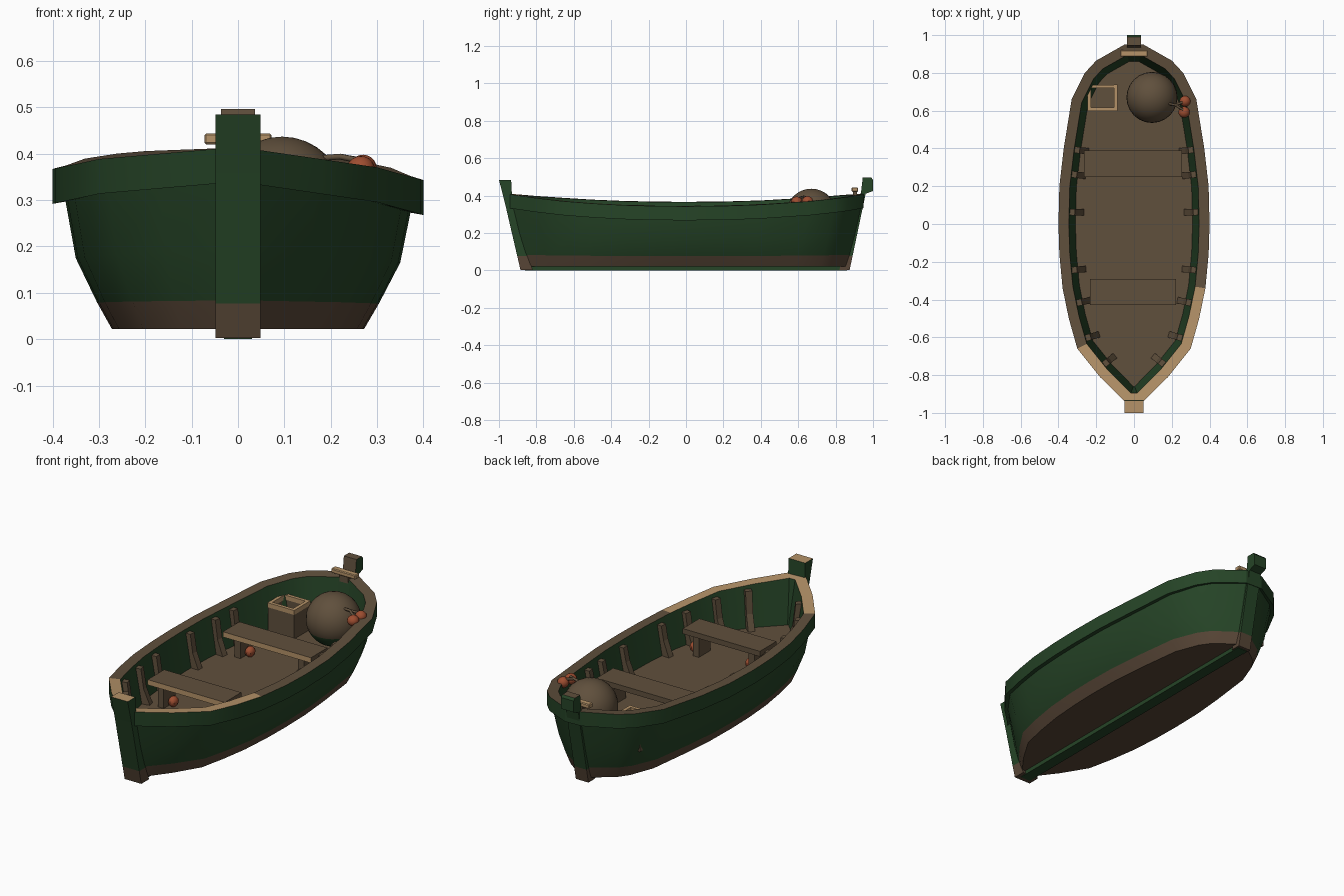
import bpy, bmesh, math
from mathutils import Vector, Matrix

cube = bpy.data.objects.get("Cube")
if cube:
    bpy.data.objects.remove(cube)


def material(name, r, g, b):
    m = bpy.data.materials.new(name)
    m.use_nodes = True
    m.diffuse_color = (r, g, b, 1)
    m.node_tree.nodes["Principled BSDF"].inputs["Base Color"].default_value = (r, g, b, 1)
    return m


MATS = [material("dark_green_paint", .019, .058, .02),
        material("weathered_wood", .117, .08, .046),
        material("bare_tan_wood", .46, .29, .14),
        material("bottom_paint", .095, .06, .037),
        material("rust_orange", .34, .075, .03)]
GREEN, WOOD, TAN, BOTTOM, RUST = range(5)


def finish(name, bm, rule=None, smooth=0):
    """Turn a bmesh into an object, colouring faces by rule(centre, normal)."""
    bmesh.ops.recalc_face_normals(bm, faces=bm.faces)
    if rule is not None:
        for f in bm.faces:
            f.material_index = rule(f.calc_center_median(), f.normal) if callable(rule) else rule
    me = bpy.data.meshes.new(name)
    bm.to_mesh(me)
    bm.free()
    for m in MATS:
        me.materials.append(m)
    if smooth:
        me.shade_smooth()
        me.set_sharp_from_angle(angle=math.radians(smooth))
    ob = bpy.data.objects.new(name, me)
    bpy.context.collection.objects.link(ob)
    return ob


def box(name, centre, size, rule, bevel=0):
    bm = bmesh.new()
    bmesh.ops.create_cube(bm, size=1, matrix=Matrix.Translation(centre) @ Matrix.Diagonal((*size, 1)))
    if bevel:
        bmesh.ops.bevel(bm, geom=bm.edges[:], offset=bevel, segments=1, affect='EDGES')
    return finish(name, bm, rule)


def ball(name, centre, radii, rule, segs=16, rings=10):
    bm = bmesh.new()
    bmesh.ops.create_uvsphere(bm, u_segments=segs, v_segments=rings, radius=1,
                              matrix=Matrix.Translation(centre) @ Matrix.Diagonal((*radii, 1)))
    return finish(name, bm, rule, 40)


def prism(name, profile, half_width, rule, cut=None):
    """Side profile in (y, z), extruded across x."""
    bm = bmesh.new()
    f = bm.faces.new([bm.verts.new((-half_width, y, z)) for y, z in profile])
    ext = bmesh.ops.extrude_face_region(bm, geom=[f])
    for v in ext["geom"]:
        if isinstance(v, bmesh.types.BMVert):
            v.co.x = half_width
    if cut:
        bmesh.ops.bisect_plane(bm, geom=bm.verts[:] + bm.edges[:] + bm.faces[:],
                               plane_co=(0, 0, cut), plane_no=(0, 0, 1))
    return finish(name, bm, rule)


# Plan outline of the rim, bow to stern on the +x side, then mirrored back
HALF = [(.04, -.95), (.18, -.81), (.30, -.66), (.345, -.5), (.378, -.34), (.395, -.16),
        (.40, 0), (.395, .2), (.372, .4), (.33, .66), (.26, .8), (.20, .865), (.05, .95)]
OUTLINE = [Vector(p) for p in HALF] + [Vector((-x, y)) for x, y in reversed(HALF)]


def inset(points, d):
    out = []
    for i, p in enumerate(points):
        a = (p - points[i - 1]).normalized()
        b = (points[(i + 1) % len(points)] - p).normalized()
        n1, n2 = Vector((-a.y, a.x)), Vector((-b.y, b.x))
        q = p + (n1 + n2) * d / (1 + n1.dot(n2))
        q.x = max(q.x, .003) if p.x > 0 else min(q.x, -.003)
        out.append(q)
    return out


def sheer(x, y):
    return .055 * abs(y / .95) ** 2.2 - .012 * x / .4


# Hull: stacked loops (inset, x scale, y scale, height, sheer amount, colour up to next loop)
LEVELS = [(0, .68, .90, .022, 0, BOTTOM),
          (0, .76, .92, .078, .1, GREEN),
          (0, .875, .95, .17, .4, GREEN),
          (0, .93, .985, .285, 1, GREEN),
          (0, 1, 1, .28, 1, GREEN),
          (0, 1, 1, .355, 1, WOOD),
          (.055, 1, 1, .355, 1, GREEN),
          (.09, 1, 1, .17, 0, WOOD)]
RIM = 5
bm = bmesh.new()
loops = []
for d, sx, sy, z, s, _ in LEVELS:
    loops.append([bm.verts.new((p.x * sx, p.y * sy, z + s * sheer(p.x, p.y)))
                  for p in inset(OUTLINE, d)])
count = len(OUTLINE)
for k in range(len(loops) - 1):
    for i in range(count):
        j = (i + 1) % count
        f = bm.faces.new((loops[k][i], loops[k][j], loops[k + 1][j], loops[k + 1][i]))
        c = f.calc_center_median()
        worn = k == RIM and (c.y < -.66 or (c.x > 0 and c.y < -.36))
        f.material_index = TAN if worn else LEVELS[k][5]
bm.faces.new(loops[0][::-1]).material_index = BOTTOM
bm.faces.new(loops[-1]).material_index = WOOD
finish("hull", bm, smooth=25)

# Keel and end posts
box("keel", (0, 0, .015), (.06, 1.72, .03), GREEN)


def bow_rule(c, n):
    if c.z < .075:
        return BOTTOM
    return TAN if n.z > .7 else GREEN


def stern_rule(c, n):
    if c.z < .075:
        return BOTTOM
    return WOOD if n.z > .7 or n.y < -.7 else GREEN


prism("bow_post", [(-.885, .003), (-.968, .36), (-1, .485), (-.935, .485), (-.93, .39), (-.82, .003)],
      .049, bow_rule, .077)
prism("stern_post", [(.875, .003), (.95, .36), (.96, .41), (1, .425), (1, .485), (.99, .497),
                     (.945, .497), (.935, .41), (.92, .37), (.82, .003)],
      .037, stern_rule, .077)

# Mooring cleat at the stern
box("cleat_bar", (0, .903, .432), (.145, .034, .024), TAN, .004)
box("cleat_stand", (0, .903, .405), (.05, .022, .04), WOOD)


# Ribs standing against the inner wall
def rim_at(y):
    for (x0, y0), (x1, y1) in zip(HALF, HALF[1:]):
        if y0 <= y <= y1:
            t = Vector((x1 - x0, y1 - y0)).normalized()
            return Vector((x0 + (x1 - x0) * (y - y0) / (y1 - y0), y)), t
    return Vector(HALF[0]), Vector((0, 1))


def rib(name, y, side):
    p, t = rim_at(y)
    n = Vector((-t.y, t.x))
    bm = bmesh.new()
    rings = []
    top = .335 + sheer(p.x * side, y)
    for z, near, far in ((.165, .08, .135), (.25, .065, .1), (top, .05, .085)):
        corners = [p + n * d + t * w for d, w in
                   ((near, -.017), (far, -.017), (far, .017), (near, .017))]
        rings.append([bm.verts.new((c.x * side, c.y, z)) for c in corners])
    for a, b in zip(rings, rings[1:]):
        for i in range(4):
            j = (i + 1) % 4
            bm.faces.new((a[i], a[j], b[j], b[i]))
    bm.faces.new(rings[0])
    bm.faces.new(rings[-1])
    finish(name, bm, WOOD)


for i, y in enumerate((-.78, -.62, -.43, -.25, .065, .27, .4)):
    rib(f"rib_left_{i}", y, 1)
    rib(f"rib_right_{i}", y, -1)

# Benches with legs and small floats stowed beneath
for name, x, y, w, z in (("front_bench", -.005, -.36, .455, .31), ("rear_bench", -.005, .32, .52, .297)):
    box(name, (x, y, z - .014), (w, .14, .028), lambda c, n: TAN if n.y < -.5 else WOOD)
    for side in (-1, 1):
        tag = "left" if side > 0 else "right"
        box(f"{name}_leg_{tag}", (x + side * w * .36, y, (z + .14) / 2), (.035, .1, z - .168), WOOD)
        ball(f"{name}_float_{tag}", (x + side * w * .36 + .04, y, .195), (.024, .03, .028), RUST, 8, 6)

# Open crate
CX, CY, FLOOR, TOP = -.167, .668, .168, .32
for side in (-1, 1):
    for name, off, size in (("side", (side * .07, 0), (.014, .135)), ("end", (0, side * .06), (.154, .014))):
        box(f"crate_{name}_{side + 1}", (CX + off[0], CY + off[1], (FLOOR + TOP) / 2),
            (*size, TOP - FLOOR), lambda c, n: TAN if n.z > .5 else WOOD)
        box(f"crate_rim_{name}_{side + 1}", (CX + off[0], CY + off[1], TOP - .008),
            (size[0] + .004, size[1] + .004, .024), TAN)

# Round net bundle with a green lower part
ball("net_bundle", (.095, .67, .302), (.135, .135, .135),
     lambda c, n: GREEN if c.z < .24 else WOOD, 24, 16)

# Floats tied to the bundle by a short rope
ball("float_rear", (.27, .65, .37), (.029, .029, .028), RUST)
ball("float_front", (.265, .592, .368), (.03, .03, .027), RUST)
curve = bpy.data.curves.new("float_rope", 'CURVE')
curve.dimensions = '3D'
curve.bevel_depth = .007
curve.bevel_resolution = 1
for end in ((.27, .65, .385), (.265, .6, .385)):
    path = curve.splines.new('POLY')
    path.points.add(2)
    for pt, co in zip(path.points, ((.17, .64, .39), (.22, .63, .394), end)):
        pt.co = (*co, 1)
curve.materials.append(MATS[WOOD])
bpy.context.collection.objects.link(bpy.data.objects.new("float_rope", curve))
